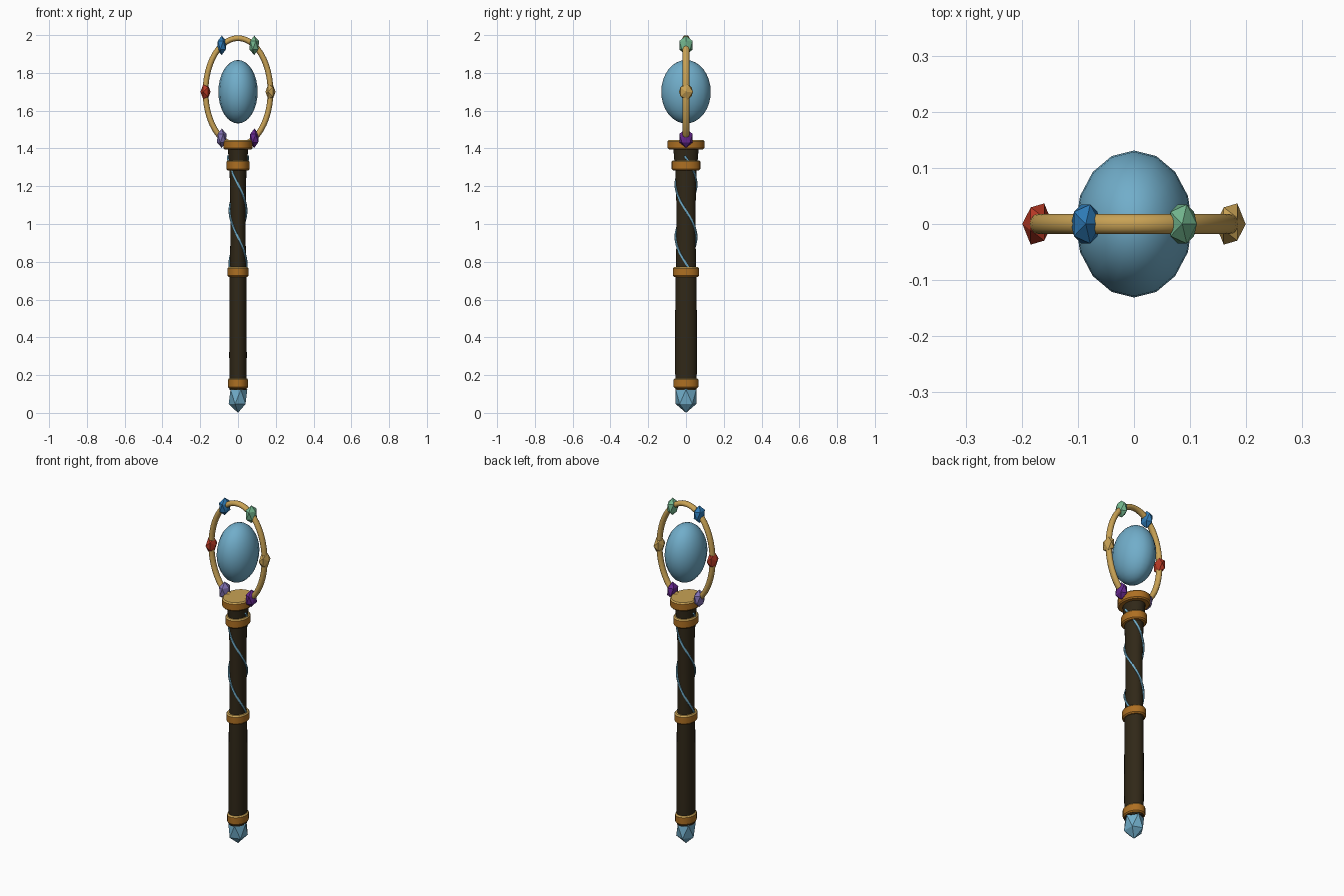
import bpy, bmesh, math
from mathutils import Matrix, Vector

if "Cube" in bpy.data.objects:
    bpy.data.objects.remove(bpy.data.objects["Cube"])

XS = 0.8  # the whole staff is slimmer in x than in y


def mat(name, rgb):
    m = bpy.data.materials.new(name)
    m.diffuse_color = (*rgb, 1)
    m.use_nodes = True
    m.node_tree.nodes["Principled BSDF"].inputs["Base Color"].default_value = m.diffuse_color
    return m


wood = mat("dark wood", (0.03, 0.021, 0.009))
bronze = mat("bronze", (0.42, 0.16, 0.016))
gold = mat("pale gold", (0.58, 0.36, 0.09))
sky = mat("sky blue", (0.165, 0.42, 0.59))
red = mat("red", (0.47, 0.04, 0.018))
blue = mat("blue", (0.028, 0.2, 0.48))
green = mat("green", (0.17, 0.47, 0.27))
purple = mat("purple", (0.13, 0.02, 0.27))
lilac = mat("lilac", (0.22, 0.165, 0.45))


def finish(name, bm, mats, smooth=None):
    bmesh.ops.recalc_face_normals(bm, faces=bm.faces)
    me = bpy.data.meshes.new(name)
    bm.to_mesh(me)
    bm.free()
    ob = bpy.data.objects.new(name, me)
    bpy.context.collection.objects.link(ob)
    for m in mats:
        me.materials.append(m)
    if smooth:
        bpy.ops.object.select_all(action='DESELECT')
        ob.select_set(True)
        bpy.context.view_layer.objects.active = ob
        bpy.ops.object.shade_smooth_by_angle(angle=math.radians(smooth))
    return ob


def lathe(name, profile, mats, sides=24, top_index=0):
    """Closed turned part from (radius, z) points; radius is measured along y."""
    bm = bmesh.new()
    rings = []
    for r, z in profile:
        rings.append([bm.verts.new((XS * r * math.sin(2 * math.pi * i / sides),
                                    r * math.cos(2 * math.pi * i / sides), z))
                      for i in range(sides)])
    for a, b in zip(rings, rings[1:]):
        for i in range(sides):
            j = (i + 1) % sides
            bm.faces.new((a[i], a[j], b[j], b[i]))
    bm.faces.new(rings[0])
    bm.faces.new(rings[-1])
    bmesh.ops.recalc_face_normals(bm, faces=bm.faces)
    for f in bm.faces:
        if f.normal.z > 0.5:
            f.material_index = top_index
    return finish(name, bm, mats, 35)


def tube(name, points, radii, material, closed=False, sides=10):
    """Sweep an elliptical section (radius in plane, radius out of plane) on a path."""
    bm = bmesh.new()
    n = len(points)
    rings = []
    for i, p in enumerate(points):
        a = points[(i - 1) % n] if closed else points[max(i - 1, 0)]
        b = points[(i + 1) % n] if closed else points[min(i + 1, n - 1)]
        t = (b - a).normalized()
        ref = Vector((0, 1, 0)) if closed else Vector((0, 0, 1))
        u = t.cross(ref).normalized()
        v = u.cross(t)
        rings.append([bm.verts.new(p + u * radii[0] * math.cos(2 * math.pi * k / sides)
                                   + v * radii[1] * math.sin(2 * math.pi * k / sides))
                      for k in range(sides)])
    for i in range(n if closed else n - 1):
        a, b = rings[i], rings[(i + 1) % n]
        for k in range(sides):
            j = (k + 1) % sides
            bm.faces.new((a[k], a[j], b[j], b[k]))
    if not closed:
        bm.faces.new(rings[0])
        bm.faces.new(rings[-1])
    return finish(name, bm, [material], 60)


def gem(name, loc, size, material, turn=Matrix()):
    """Flat-faced twenty-sided gem."""
    bm = bmesh.new()
    bmesh.ops.create_icosphere(bm, subdivisions=1, radius=1, matrix=turn)
    bmesh.ops.transform(bm, verts=bm.verts,
                        matrix=Matrix.Translation(loc) @ Matrix.Diagonal((*size, 1)))
    return finish(name, bm, [material])


# wooden shaft: lower grip, waisted upper part, flared neck
lathe("lower_shaft", [(0.056, 0.12), (0.058, 0.3), (0.056, 0.75)], [wood])
lathe("upper_shaft", [(0.054, 0.74), (0.051, 0.9), (0.051, 1.1), (0.056, 1.3)], [wood])
lathe("neck", [(0.060, 1.29), (0.062, 1.34), (0.068, 1.41)], [wood])

# metal collars
for name, r, z0, z1 in (("bottom_collar", 0.066, 0.130, 0.183),
                        ("middle_collar", 0.070, 0.720, 0.772),
                        ("upper_collar", 0.076, 1.284, 1.337),
                        ("head_cap", 0.097, 1.395, 1.445)):
    c = 0.007
    lathe(name, [(r - c, z0), (r, z0 + c), (r, z1 - c), (r - c, z1)],
          [bronze, gold], top_index=1)

# two thin strands winding round the upper shaft
for s in range(2):
    pts = []
    for i in range(61):
        z = 0.76 + 0.6 * i / 60
        a = 2 * math.pi * (1.21 - 0.28 * s - z) / 0.56
        r = 0.055 + 0.012 * max(0, (z - 1.27) / 0.09)
        pts.append(Vector((XS * r * math.sin(a), -r * math.cos(a), z)))
    tube(f"strand_{s + 1}", pts, (0.006, 0.006), sky, sides=6)

# floating orb
bm = bmesh.new()
bmesh.ops.create_uvsphere(bm, u_segments=16, v_segments=16, radius=1)
bmesh.ops.transform(bm, verts=bm.verts, matrix=Matrix.Translation((0, 0, 1.70))
                    @ Matrix.Diagonal((0.104, 0.131, 0.168, 1)))
finish("orb", bm, [sky], 60)

# oval ring round the orb
A, B, CZ = 0.172, 0.284, 1.70
tube("ring", [Vector((A * math.cos(t), 0, CZ + B * math.sin(t)))
              for t in (2 * math.pi * i / 48 for i in range(48))],
     (0.015, 0.018), gold, closed=True, sides=12)

# six gems evenly spaced on the ring
quarter = Matrix.Rotation(math.pi / 2, 4, 'Z')
for i, (n, m) in enumerate((("gold", gold), ("green", green), ("blue", blue),
                            ("red", red), ("lilac", lilac), ("purple", purple))):
    t = math.pi * i / 3
    loc = (A * math.cos(t), 0, CZ + B * math.sin(t))
    if i % 3 == 0:  # side gems lie with their axis pointing outward
        gem(n + "_gem", loc, (0.027, 0.041, 0.046), m,
            Matrix.Rotation(math.pi / 2, 4, 'Y') @ quarter)
    else:
        gem(n + "_gem", loc, (0.029, 0.041, 0.051), m)

# pointed foot crystal
gem("foot_crystal", (0, 0, 0.085), (0.055, 0.064, 0.085), sky)
